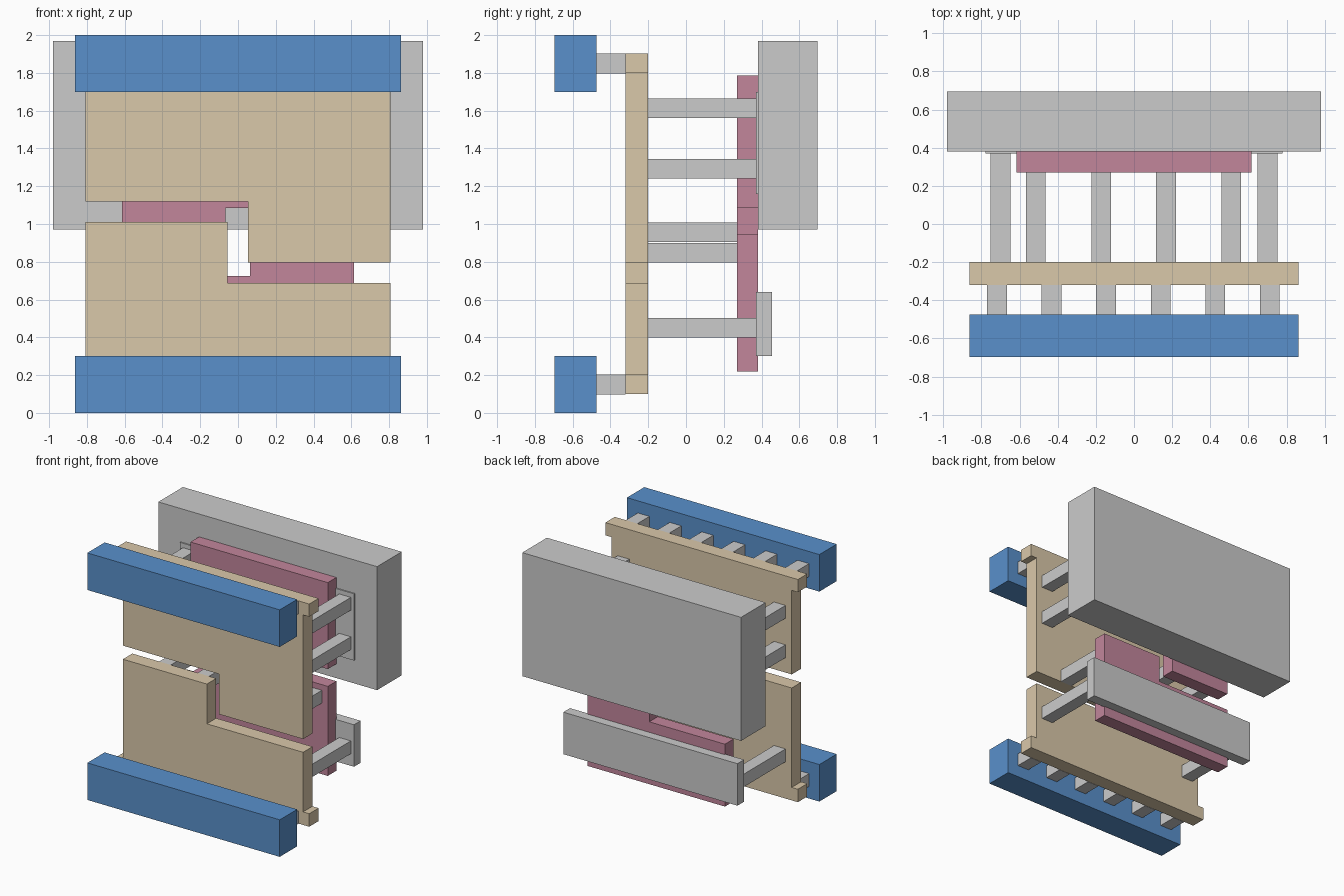
import bpy, bmesh

if "Cube" in bpy.data.objects:
    bpy.data.objects.remove(bpy.data.objects["Cube"])


def material(name, rgb):
    m = bpy.data.materials.new(name)
    m.diffuse_color = (*rgb, 1)
    m.use_nodes = True
    m.node_tree.nodes["Principled BSDF"].inputs["Base Color"].default_value = m.diffuse_color
    return m


BLUE = material("blue", (0.1, 0.28, 0.6))
TAN = material("tan", (0.7, 0.58, 0.4))
PINK = material("pink", (0.54, 0.24, 0.33))


def prism(name, profile, y0, y1, mat=None):
    """Extrude an (x, z) outline from y0 to y1."""
    bm = bmesh.new()
    face = bm.faces.new([bm.verts.new((x, y0, z)) for x, z in profile])
    new = bmesh.ops.extrude_face_region(bm, geom=[face])["geom"]
    bmesh.ops.translate(bm, vec=(0, y1 - y0, 0),
                        verts=[v for v in new if isinstance(v, bmesh.types.BMVert)])
    bmesh.ops.recalc_face_normals(bm, faces=bm.faces)
    mesh = bpy.data.meshes.new(name)
    bm.to_mesh(mesh)
    bm.free()
    obj = bpy.data.objects.new(name, mesh)
    bpy.context.collection.objects.link(obj)
    if mat:
        mesh.materials.append(mat)
    return obj


def box(name, x0, x1, y0, y1, z0, z1, mat=None):
    return prism(name, [(x0, z0), (x1, z0), (x1, z1), (x0, z1)], y0, y1, mat)


def beam(name, x, z, y0, y1, w=0.104):
    return box(name, x - w / 2, x + w / 2, y0, y1, z - w / 2, z + w / 2)


# Front bars, each joined to its stepped plate by a row of short pegs
for side, z0, peg_z in (("lower", 0.0, 0.15), ("upper", 1.7, 1.85)):
    box(f"{side}_front_bar", -0.862, 0.862, -0.697, -0.475, z0, z0 + 0.3, BLUE)
    for i in range(6):
        beam(f"{side}_peg_{i + 1}", -0.718 + 0.286 * i, peg_z, -0.475, -0.32)

# Interlocking stepped plates with a wider flange on the outer edge
lower = [(-0.862, 0.1), (0.862, 0.1), (0.862, 0.205), (0.807, 0.205),
         (0.807, 0.688), (-0.055, 0.688), (-0.055, 1.01), (-0.807, 1.01),
         (-0.807, 0.205), (-0.862, 0.205)]
upper = [(-0.862, 1.903), (0.862, 1.903), (0.862, 1.8), (0.807, 1.8),
         (0.807, 0.795), (0.052, 0.795), (0.052, 1.12), (-0.807, 1.12),
         (-0.807, 1.8), (-0.862, 1.8)]
prism("lower_stepped_plate", lower, -0.32, -0.2, TAN)
prism("upper_stepped_plate", upper, -0.32, -0.2, TAN)

# Inner interlocking plates, stepped the other way
prism("lower_inner_plate", [(-0.615, 0.22), (0.615, 0.22), (0.615, 0.945), (0.063, 0.945),
                            (0.063, 0.725), (-0.615, 0.725)], 0.27, 0.38, PINK)
prism("upper_inner_plate", [(-0.615, 1.785), (0.615, 1.785), (0.615, 1.085), (-0.065, 1.085),
                            (-0.065, 0.865), (-0.615, 0.865)], 0.27, 0.38, PINK)

# Cross beams between the stepped plates and the inner plates
for i, (x, z) in enumerate(((-0.515, 0.957), (-0.172, 0.957), (0.168, 0.847), (0.51, 0.847))):
    beam(f"cross_beam_{i + 1}", x, z, -0.2, 0.27)

# Long side beams to the rear plates
for side, x in (("left", -0.7), ("right", 0.7)):
    for i, z in enumerate((0.45, 1.293, 1.612)):
        beam(f"{side}_long_beam_{i + 1}", x, z, -0.2, 0.372)

# Rear plates and the large rear block
box("lower_rear_plate", -0.78, 0.78, 0.37, 0.455, 0.3, 0.64)
box("upper_rear_plate", -0.78, 0.78, 0.37, 0.455, 1.16, 1.7)
box("rear_block", -0.98, 0.98, 0.38, 0.695, 0.97, 1.97)
